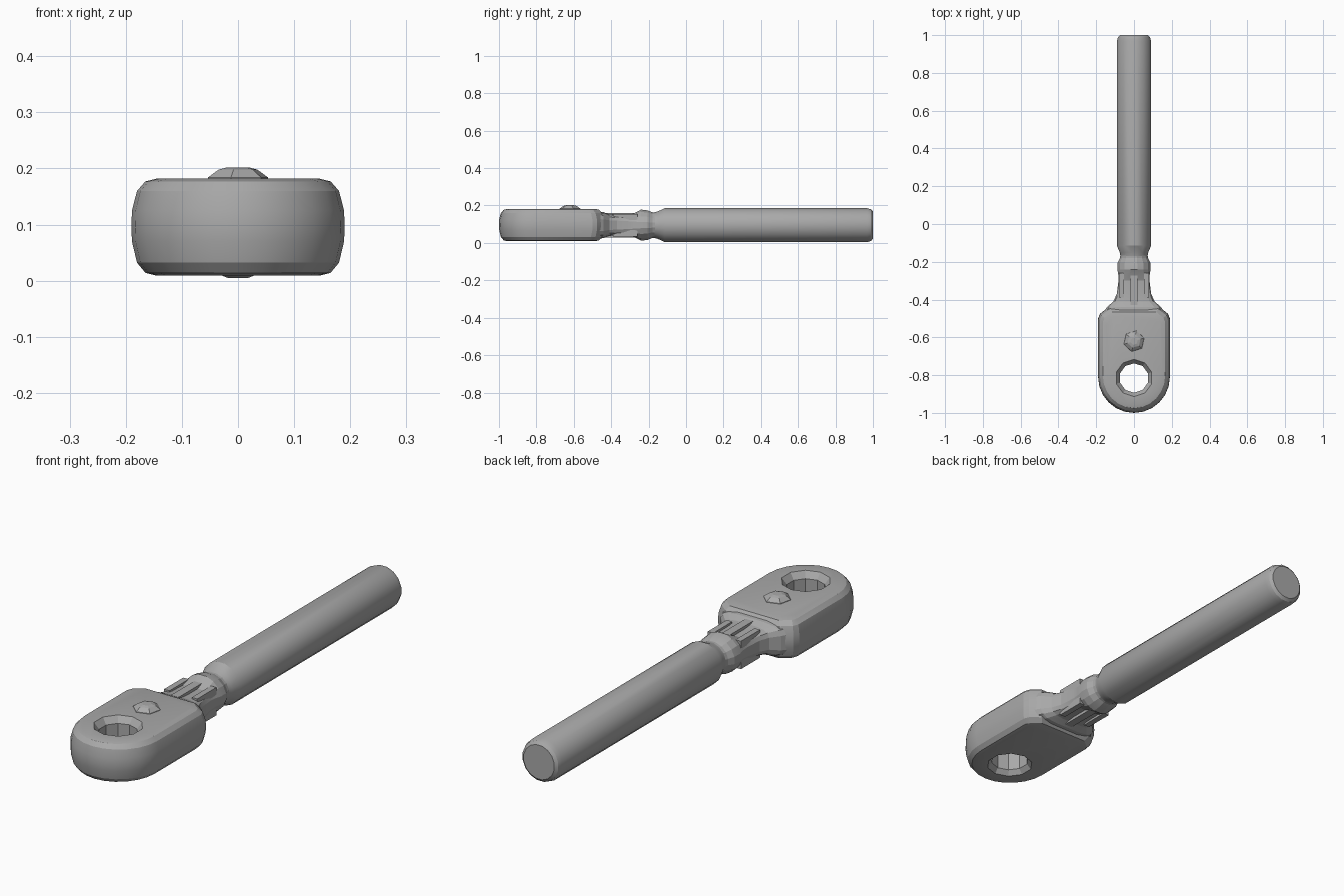
import bpy, bmesh
from math import sin, cos, pi, radians, copysign

cube = bpy.data.objects.get("Cube")
if cube:
    bpy.data.objects.remove(cube, do_unlink=True)

steel = bpy.data.materials.new("grey steel")
steel.use_nodes = True
GREY = (0.4, 0.4, 0.4, 1)
steel.diffuse_color = GREY
steel.node_tree.nodes["Principled BSDF"].inputs["Base Color"].default_value = GREY
MID = 0.095


def finish(name, bm):
    bmesh.ops.recalc_face_normals(bm, faces=bm.faces)
    me = bpy.data.meshes.new(name)
    bm.to_mesh(me)
    bm.free()
    me.materials.append(steel)
    ob = bpy.data.objects.new(name, me)
    bpy.context.collection.objects.link(ob)
    return ob


def activate(ob):
    bpy.ops.object.select_all(action='DESELECT')
    ob.select_set(True)
    bpy.context.view_layer.objects.active = ob


def smooth(ob, angle):
    activate(ob)
    bpy.ops.object.shade_smooth_by_angle(angle=radians(angle))


def loft(name, rings):
    """Skin a list of closed point rings and cap both ends."""
    bm = bmesh.new()
    loops = [[bm.verts.new(p) for p in ring] for ring in rings]
    n = len(loops[0])
    for a, b in zip(loops, loops[1:]):
        for i in range(n):
            j = (i + 1) % n
            bm.faces.new((a[i], a[j], b[j], b[i]))
    bm.faces.new(loops[0])
    bm.faces.new(loops[-1])
    return finish(name, bm)


def shaft_ring(y, rx, rz, power=1.0, sides=16):
    """Cross-section across the shaft; a low power squares it off."""
    pts = []
    for i in range(sides):
        a = 2 * pi * (i + 0.5) / sides
        c, s = cos(a), sin(a)
        pts.append((rx * copysign(abs(c) ** power, c), y,
                    MID + rz * copysign(abs(s) ** power, s)))
    return pts


def flat_ring(y, z, r, sides, turn=0.0):
    return [(r * cos(2 * pi * i / sides + turn),
             y + r * sin(2 * pi * i / sides + turn), z) for i in range(sides)]


# Long round handle with chamfered ends
handle = loft("handle", [shaft_ring(*s) for s in [
    (-0.17, 0.073, 0.07), (-0.15, 0.077, 0.075), (-0.115, 0.092, 0.092),
    (0.97, 0.092, 0.092), (0.99, 0.086, 0.086), (1.0, 0.074, 0.074)]])
smooth(handle, 25)

# Collar and squared neck flaring into the head
neck = loft("neck", [shaft_ring(*s) for s in [
    (-0.16, 0.073, 0.07), (-0.18, 0.076, 0.07), (-0.205, 0.088, 0.08),
    (-0.24, 0.09, 0.085), (-0.27, 0.084, 0.068, 0.8), (-0.30, 0.083, 0.054, 0.6),
    (-0.37, 0.092, 0.054, 0.5), (-0.41, 0.11, 0.058, 0.5),
    (-0.44, 0.145, 0.07, 0.5), (-0.48, 0.172, 0.074, 0.5)]])
smooth(neck, 15)


def box(name, x, y0, y1, half_w, half_h):
    bm = bmesh.new()
    bmesh.ops.create_cube(bm, size=1)
    for v in bm.verts:
        taper = 0.7 if v.co.z > 0 else 1
        v.co = (x + v.co.x * 2 * half_w, (y0 + y1) / 2 + v.co.y * (y1 - y0),
                MID + v.co.z * 2 * half_h)
    return finish(name, bm)


# Raised rib along the middle of the neck, with rails at its edges
box("neck_rib", 0, -0.43, -0.25, 0.018, 0.066)
for side, x in (("left", 0.066), ("right", -0.066)):
    box(side + "_neck_rail", x, -0.39, -0.26, 0.013, 0.06)

# Flat head: rounded front, sloped shoulders
arc = [(0.19 * cos(a), -0.81 + 0.19 * sin(a))
       for a in [pi + pi * i / 12 for i in range(13)]]
shoulder = [(0.19, -0.5), (0.18, -0.475), (0.135, -0.44)]
outline = arc + shoulder + [(-x, y) for x, y in reversed(shoulder)]


def head_ring(z, inset):
    kx, ky = 1 - inset / 0.19, 1 - inset / 0.28
    return [(x * kx, -0.72 + (y + 0.72) * ky, z) for x, y in outline]


head = loft("head", [head_ring(z, i) for z, i in [
    (0.009, 0.045), (0.014, 0.025), (0.032, 0.01), (0.07, 0.001), (0.095, 0),
    (0.125, 0.001), (0.16, 0.01), (0.177, 0.025), (0.182, 0.045)]])

# Drive hole through the head, flared at both faces
cutter = loft("hole_cutter", [flat_ring(-0.815, z, r, 10, pi / 2) for z, r in [
    (-0.02, 0.12), (0.03, 0.078), (0.155, 0.078), (0.21, 0.12)]])
cutter.hide_render = True
cut = head.modifiers.new("hole", 'BOOLEAN')
cut.operation = 'DIFFERENCE'
cut.object = cutter
activate(head)
bpy.ops.object.modifier_apply(modifier="hole")
bpy.data.objects.remove(cutter, do_unlink=True)
smooth(head, 18)

# Small faceted selector knob on top
loft("selector_knob", [flat_ring(-0.62, z, r, 6, 0.3) for z, r in [
    (0.17, 0.06), (0.184, 0.056), (0.198, 0.036), (0.202, 0.02)]])
